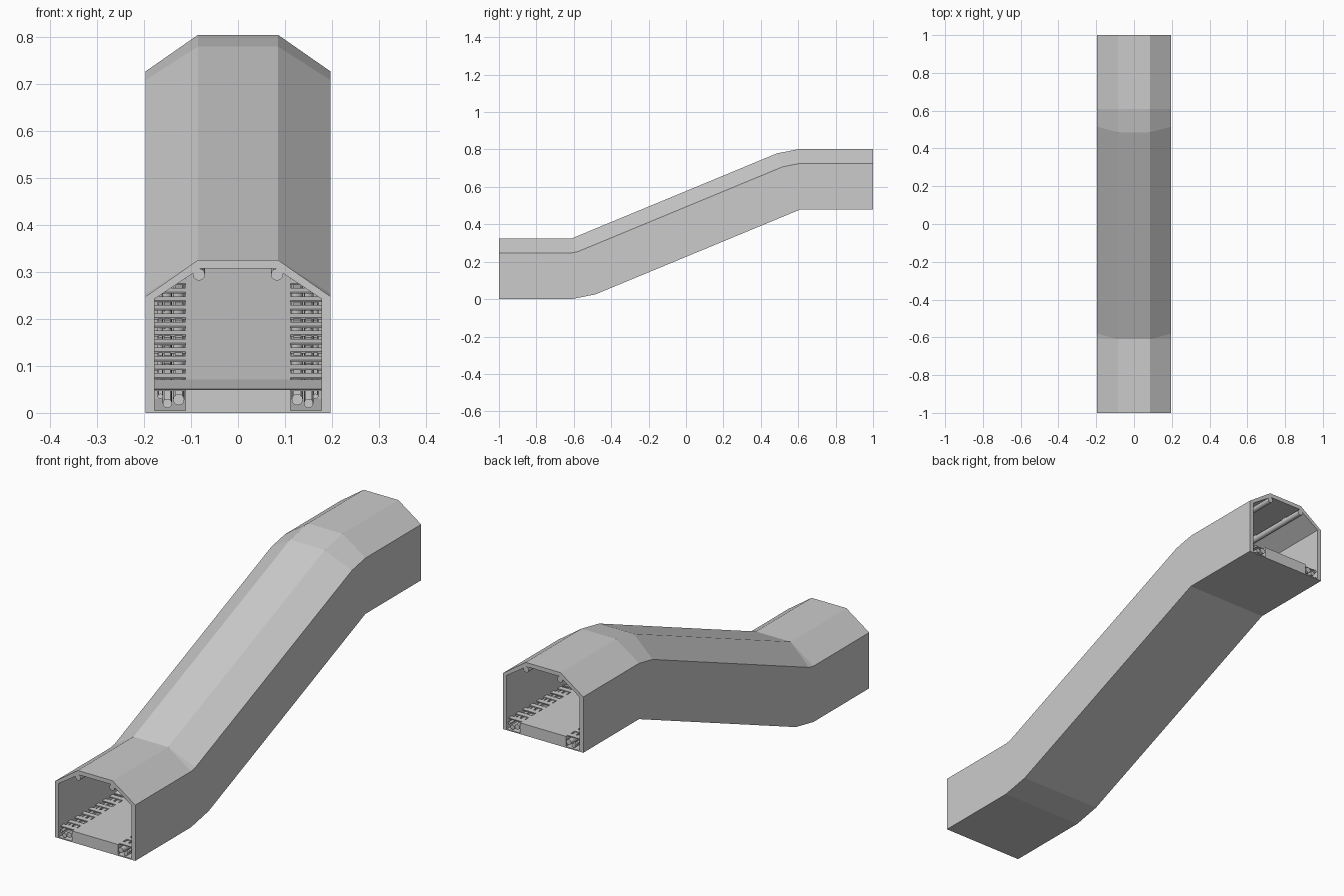
import bpy, bmesh
from math import sin, cos, tan, pi, radians
from mathutils import Vector

if "Cube" in bpy.data.objects:
    bpy.data.objects.remove(bpy.data.objects["Cube"])

A = radians(22.5)      # ramp angle
H = 0.325              # tunnel height
PY = 0.61              # y of the two bends
RISE = H * (1 - cos(A)) + (2 * PY - H * sin(A)) * tan(A)


def frame(y0, z0, pivot, a):
    """Cross-section plane tilted by a about height pivot: maps (x, z) to 3D."""
    return lambda x, z: Vector((x, y0 - sin(a) * (z - pivot), z0 + cos(a) * (z - pivot)))


F = [frame(-1, 0, 0, 0),
     frame(-PY, H, H, 0), frame(-PY, H, H, A),
     frame(PY, RISE, 0, A), frame(PY, RISE, 0, 0),
     frame(1, RISE, 0, 0)]
STRAIGHTS = [(F[0], F[1]), (F[2], F[3]), (F[4], F[5])]


def finish(name, bm, smooth=False):
    bmesh.ops.remove_doubles(bm, verts=bm.verts, dist=1e-5)
    bmesh.ops.recalc_face_normals(bm, faces=bm.faces)
    me = bpy.data.meshes.new(name)
    bm.to_mesh(me)
    bm.free()
    ob = bpy.data.objects.new(name, me)
    bpy.context.collection.objects.link(ob)
    if smooth:
        bpy.ops.object.select_all(action='DESELECT')
        ob.select_set(True)
        bpy.context.view_layer.objects.active = ob
        bpy.ops.object.shade_smooth_by_angle(angle=radians(40))
    return ob


def skin(bm, prof, frames):
    """Loft a closed profile through the frames and return the vertex rings."""
    rings = [[bm.verts.new(f(x, z)) for x, z in prof] for f in frames]
    n = len(prof)
    for a, b in zip(rings, rings[1:]):
        for i in range(n):
            bm.faces.new((a[i], a[(i + 1) % n], b[(i + 1) % n], b[i]))
    return rings


def solid(bm, prof, frames):
    rings = skin(bm, prof, frames)
    bm.faces.new(rings[0])
    bm.faces.new(rings[-1])


def rect(x0, x1, z0, z1):
    return [(x0, z0), (x1, z0), (x1, z1), (x0, z1)]


def repeat(name, prof, pitch, depth):
    """Thin blocks at a regular pitch along every straight stretch, both sides."""
    bm = bmesh.new()
    for fa, fb in STRAIGHTS:
        d = fb(0, 0.05) - fa(0, 0.05)
        length = d.length
        d.normalize()
        count = max(1, round(length / pitch))
        for i in range(count):
            s = (i + 0.5) * length / count
            ends = [lambda x, z, t=t: fa(x, z) + d * t for t in (s - depth / 2, s + depth / 2)]
            for side in (1, -1):
                solid(bm, [(side * x, z) for x, z in prof], ends)
    return finish(name, bm)


# tunnel shell: outer and inner skins joined by a rim at each open end
half_out = [(0.197, 0), (0.197, 0.247), (0.085, H)]
half_in = [(0.178, 0.005), (0.178, 0.242), (0.08, 0.307)]
bm = bmesh.new()
skins = [skin(bm, h + [(-x, z) for x, z in reversed(h)], F) for h in (half_out, half_in)]
for end in (0, -1):
    o, i = skins[0][end], skins[1][end]
    for k in range(6):
        m = (k + 1) % 6
        bm.faces.new((o[k], o[m], i[m], i[k]))
finish("tunnel_shell", bm)

# raised walkway between the two side gutters
bm = bmesh.new()
solid(bm, rect(-0.112, 0.112, 0.005, 0.05), F)
finish("walkway", bm)

# solid floor plates covering the gutters at the bends
for name, pair in (("lower_bend_plate", F[1:3]), ("upper_bend_plate", F[3:5])):
    bm = bmesh.new()
    solid(bm, rect(-0.178, 0.178, 0.046, 0.0505), pair)
    finish(name, bm)

# open grating over the gutters
repeat("floor_grating", rect(0.112, 0.178, 0.046, 0.05), 0.047, 0.023)

# service pipes with hangers: (name, x, z, radius, hanger top, hanger pitch)
pipes = [("ceiling_pipe", 0.083, 0.294, 0.013, 0.306, 0.2),
         ("large_gutter_pipe", 0.126, 0.028, 0.012, 0.048, 0.1),
         ("middle_gutter_pipe", 0.150, 0.020, 0.010, 0.048, 0.1),
         ("small_gutter_pipe", 0.165, 0.035, 0.006, 0.048, 0.1)]
for name, px, pz, r, top, pitch in pipes:
    bm = bmesh.new()
    for side in (1, -1):
        solid(bm, [(side * px + r * cos(2 * pi * k / 12), pz + r * sin(2 * pi * k / 12))
                   for k in range(12)], F)
    finish(name + "s", bm, smooth=True)
    w = r * 0.7
    repeat(name + "_hangers", rect(px - w, px + w, pz, top), pitch, 0.02)
